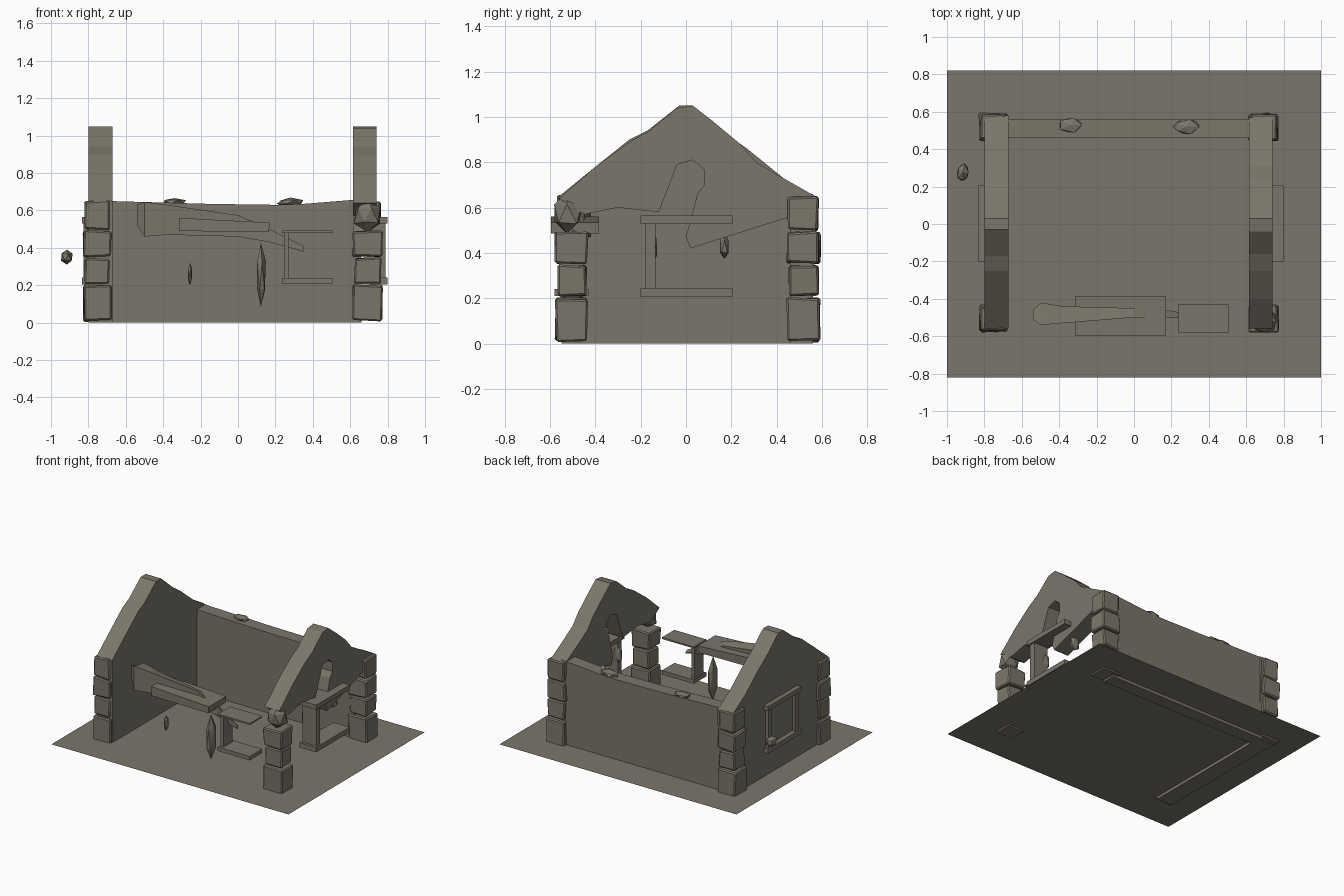
import bpy, bmesh, math, random
from mathutils import Vector

if "Cube" in bpy.data.objects:
    bpy.data.objects.remove(bpy.data.objects["Cube"])

random.seed(4)
stone = bpy.data.materials.new("weathered_stone")
stone.diffuse_color = (0.20, 0.182, 0.145, 1)
stone.use_nodes = True
stone.node_tree.nodes["Principled BSDF"].inputs["Base Color"].default_value = stone.diffuse_color


def finish(name, bm):
    bmesh.ops.recalc_face_normals(bm, faces=bm.faces[:])
    me = bpy.data.meshes.new(name)
    bm.to_mesh(me)
    bm.free()
    me.materials.append(stone)
    ob = bpy.data.objects.new(name, me)
    bpy.context.collection.objects.link(ob)
    return ob


def block(name, x, y, z, rough=0.0):
    """Box from (min, max) pairs, with optionally uneven corners."""
    bm = bmesh.new()
    bmesh.ops.create_cube(bm, size=1)
    for v in bm.verts:
        v.co = [(r[0] + r[1]) / 2 + c * (r[1] - r[0]) + random.uniform(-rough, rough)
                for r, c in zip((x, y, z), v.co)]
    if rough:
        bmesh.ops.bevel(bm, geom=bm.edges[:], offset=0.008, segments=1, affect='EDGES')
    return finish(name, bm)


def slab(name, outline, lo, hi, axis):
    """Extrude an outline along x (outline in y,z) or along y (outline in x,z)."""
    bm = bmesh.new()
    place = (lambda a, b, d: (d, a, b)) if axis == 'x' else (lambda a, b, d: (a, d, b))
    face = bm.faces.new([bm.verts.new(place(a, b, lo)) for a, b in outline])
    ext = bmesh.ops.extrude_face_region(bm, geom=[face])
    shift = Vector(place(0, 0, hi - lo))
    for v in ext['geom']:
        if isinstance(v, bmesh.types.BMVert):
            v.co += shift
    bmesh.ops.triangulate(bm, faces=[f for f in bm.faces if len(f.verts) > 4])
    return finish(name, bm)


def rock(name, centre, size):
    """Rough faceted lump."""
    bm = bmesh.new()
    bmesh.ops.create_icosphere(bm, subdivisions=1, radius=1)
    for v in bm.verts:
        k = random.uniform(0.85, 1.1)
        v.co = [c + s * k * p / 2 for c, s, p in zip(centre, size, v.co)]
    return finish(name, bm)


def taper(name, sections):
    """Broken timber through rectangular sections (x, y0, y1, z0, z1)."""
    bm = bmesh.new()
    rings = [[bm.verts.new((x, y, z)) for y, z in ((y0, z0), (y1, z0 + 0.01), (y1, z1 - 0.02), (y0, z1))]
             for x, y0, y1, z0, z1 in sections]
    for a, b in zip(rings, rings[1:]):
        for i in range(4):
            j = (i + 1) % 4
            bm.faces.new((a[i], a[j], b[j], b[i]))
    bm.faces.new(rings[0])
    bm.faces.new(rings[-1])
    return finish(name, bm)


# Ground sheet
bm = bmesh.new()
bmesh.ops.create_grid(bm, x_segments=1, y_segments=1, size=1)
for v in bm.verts:
    v.co = (v.co.x, v.co.y * 0.82, 0.022)
finish("ground_sheet", bm)

# Complete left gable
slab("left_gable", [(-0.55, 0.0), (0.55, 0.0), (0.58, 0.64), (0.43, 0.73), (0.27, 0.86),
                    (0.17, 0.93), (0.1, 0.99), (0.03, 1.05), (-0.03, 1.05), (-0.17, 0.94),
                    (-0.25, 0.9), (-0.4, 0.78), (-0.56, 0.65)], -0.80, -0.67, 'x')

# Broken right gable: only the upper part remains, with a round opening
slab("right_gable", [(-0.56, 0.64), (-0.4, 0.78), (-0.25, 0.89), (-0.16, 0.94), (-0.04, 1.04),
                     (0.03, 1.05), (0.12, 0.98), (0.24, 0.88), (0.31, 0.80), (0.43, 0.73),
                     (0.57, 0.65), (0.57, 0.55), (0.43, 0.55), (0.02, 0.42), (0.0, 0.47),
                     (0.05, 0.66), (0.08, 0.70), (0.08, 0.77), (0.03, 0.81), (-0.04, 0.79),
                     (-0.07, 0.71), (-0.12, 0.58), (-0.3, 0.60), (-0.45, 0.57)], 0.615, 0.74, 'x')

# Back wall with a sagging top
slab("back_wall", [(-0.7, 0.0), (0.66, 0.0), (0.66, 0.66), (0.35, 0.635), (0.2, 0.63),
                   (-0.15, 0.635), (-0.68, 0.65)], 0.46, 0.56, 'y')
rock("wall_top_stone_left", (-0.34, 0.53, 0.645), (0.14, 0.09, 0.045))
rock("wall_top_stone_right", (0.28, 0.52, 0.645), (0.15, 0.09, 0.045))

# Corner columns of stacked stones
levels = ((0.01, 0.2), (0.21, 0.345), (0.355, 0.49), (0.5, 0.65))
for xn, x0, x1 in (("left", -0.825, -0.68), ("right", 0.615, 0.77)):
    for yn, y0, y1 in (("front", -0.575, -0.435), ("back", 0.445, 0.59)):
        for i, z in enumerate(levels):
            if (xn, yn, i) == ("right", "front", 3):
                continue
            g = 0.008 * (i % 2)
            block(f"{xn}_{yn}_corner_stone_{i + 1}", (x0 + g, x1 - g), (y0 + g, y1 - g), z, 0.006)
rock("right_front_boulder", (0.695, -0.525, 0.575), (0.16, 0.15, 0.19))

# Side window frames: complete on the left, broken on the right
for name, x in (("left", (-0.835, -0.79)), ("right", (0.66, 0.80))):
    block(name + "_window_sill", x, (-0.2, 0.205), (0.205, 0.242))
    block(name + "_window_lintel", x, (-0.2, 0.205), (0.53, 0.565))
    inner = (x[0] + 0.01, x[1] - 0.012)
    block(name + "_window_front_post", inner, (-0.18, -0.135), (0.24, 0.53))
    if name == "left":
        block(name + "_window_back_post", inner, (0.14, 0.185), (0.24, 0.53))

# Broken front: loose lintel, splintered beam and partial window frame
slab("front_lintel", [(-0.315, 0.49), (0.165, 0.485), (0.17, 0.535), (-0.315, 0.56)], -0.595, -0.385, 'y')
taper("splintered_beam", [(-0.54, -0.51, -0.46, 0.52, 0.63), (-0.5, -0.54, -0.42, 0.46, 0.645),
                          (-0.38, -0.53, -0.44, 0.47, 0.63), (0.0, -0.50, -0.45, 0.46, 0.575),
                          (0.17, -0.50, -0.46, 0.43, 0.50), (0.35, -0.51, -0.49, 0.38, 0.41)])
block("front_window_sill", (0.235, 0.505), (-0.58, -0.43), (0.21, 0.24))
block("front_window_post", (0.245, 0.27), (-0.56, -0.45), (0.24, 0.48))
block("front_window_lintel", (0.235, 0.505), (-0.58, -0.43), (0.48, 0.492))

# Hanging shards and a loose stone
rock("front_shard_large", (0.122, -0.5, 0.25), (0.055, 0.11, 0.33))
rock("front_shard_small", (-0.257, -0.5, 0.26), (0.025, 0.06, 0.13))
rock("right_shard_front", (0.68, -0.15, 0.43), (0.09, 0.05, 0.16))
rock("right_shard_back", (0.68, 0.17, 0.43), (0.09, 0.045, 0.13))
rock("loose_stone", (-0.915, 0.275, 0.35), (0.07, 0.11, 0.085))
